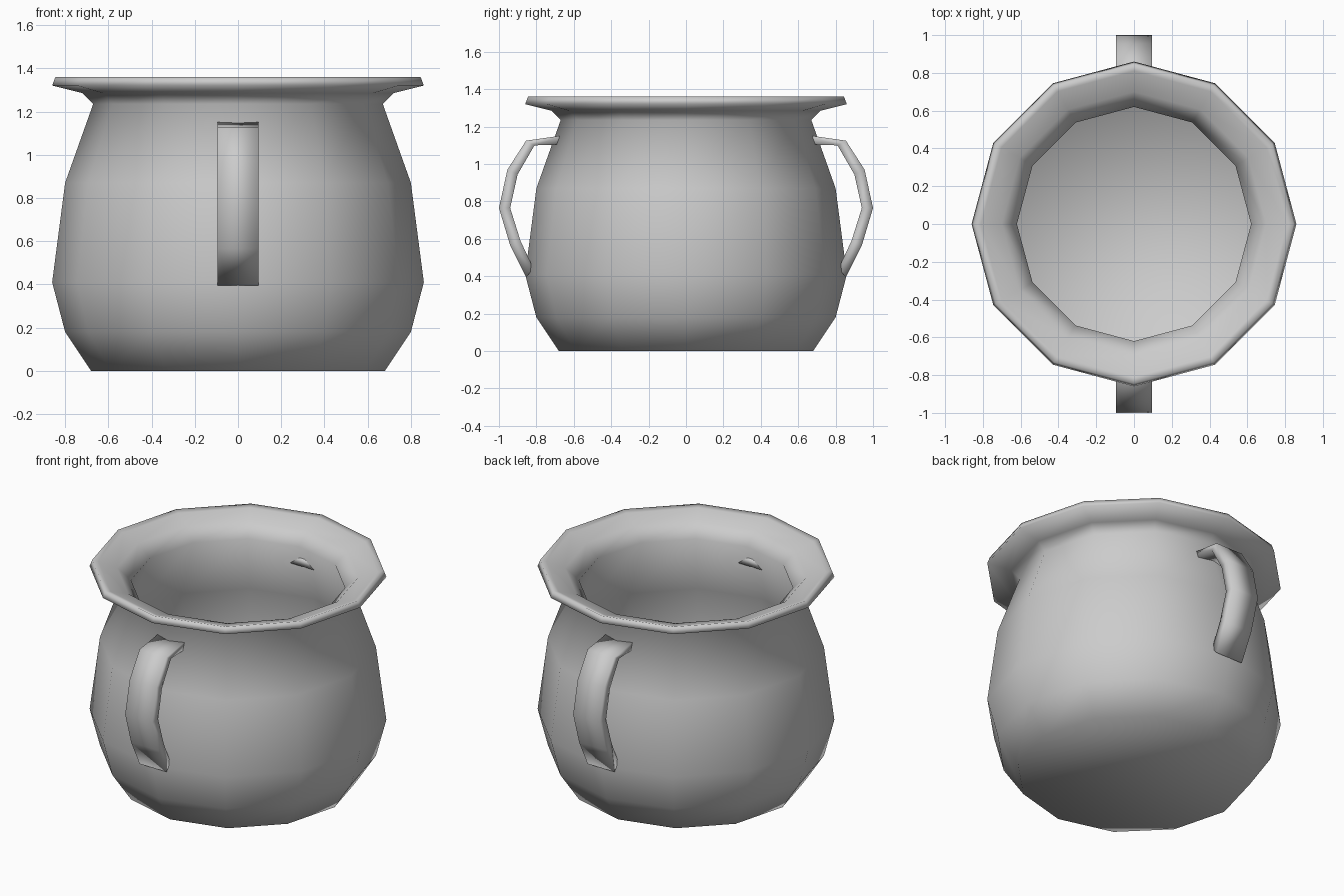
import bpy, bmesh, math

if "Cube" in bpy.data.objects:
    bpy.data.objects.remove(bpy.data.objects["Cube"])

def finish(name, bm):
    bmesh.ops.recalc_face_normals(bm, faces=bm.faces)
    for f in bm.faces:
        f.smooth = True
    me = bpy.data.meshes.new(name)
    bm.to_mesh(me)
    bm.free()
    ob = bpy.data.objects.new(name, me)
    bpy.context.collection.objects.link(ob)
    return ob

# pot wall: outer profile up, flared rim, inner profile back down (radius, height)
SIDES = 12
profile = [(0.68, 0), (0.80, 0.18), (0.86, 0.41), (0.80, 0.87), (0.67, 1.235),
           (0.72, 1.285), (0.86, 1.32), (0.845, 1.36),
           (0.81, 1.35), (0.70, 1.315), (0.62, 1.24),
           (0.755, 0.86), (0.81, 0.41), (0.75, 0.20), (0.64, 0.05)]
bm = bmesh.new()
rings = []
for r, z in profile:
    rings.append([bm.verts.new((r * math.cos(2 * math.pi * i / SIDES),
                                r * math.sin(2 * math.pi * i / SIDES), z))
                  for i in range(SIDES)])
for a, b in zip(rings, rings[1:]):
    for i in range(SIDES):
        j = (i + 1) % SIDES
        bm.faces.new((a[i], a[j], b[j], b[i]))
bm.faces.new(rings[0])
bm.faces.new(rings[-1])
finish("pot_body", bm)

# handles: flat strap swept along a side profile (distance from axis, height)
outer = [(0.645, 1.155), (0.855, 1.125), (0.955, 0.97), (1.0, 0.765), (0.94, 0.565), (0.855, 0.395)]
inner = [(0.645, 1.105), (0.81, 1.10), (0.90, 0.945), (0.94, 0.765), (0.885, 0.59), (0.815, 0.44)]
HALF = 0.095

def handle(name, side):
    bm = bmesh.new()
    loops = [[bm.verts.new((x, side * p[0], p[1]))
              for x, p in ((-HALF, o), (HALF, o), (HALF, n), (-HALF, n))]
             for o, n in zip(outer, inner)]
    for a, b in zip(loops, loops[1:]):
        for i in range(4):
            j = (i + 1) % 4
            bm.faces.new((a[i], a[j], b[j], b[i]))
    bm.faces.new(loops[0])
    bm.faces.new(loops[-1])
    finish(name, bm)

handle("front_handle", -1)
handle("back_handle", 1)
